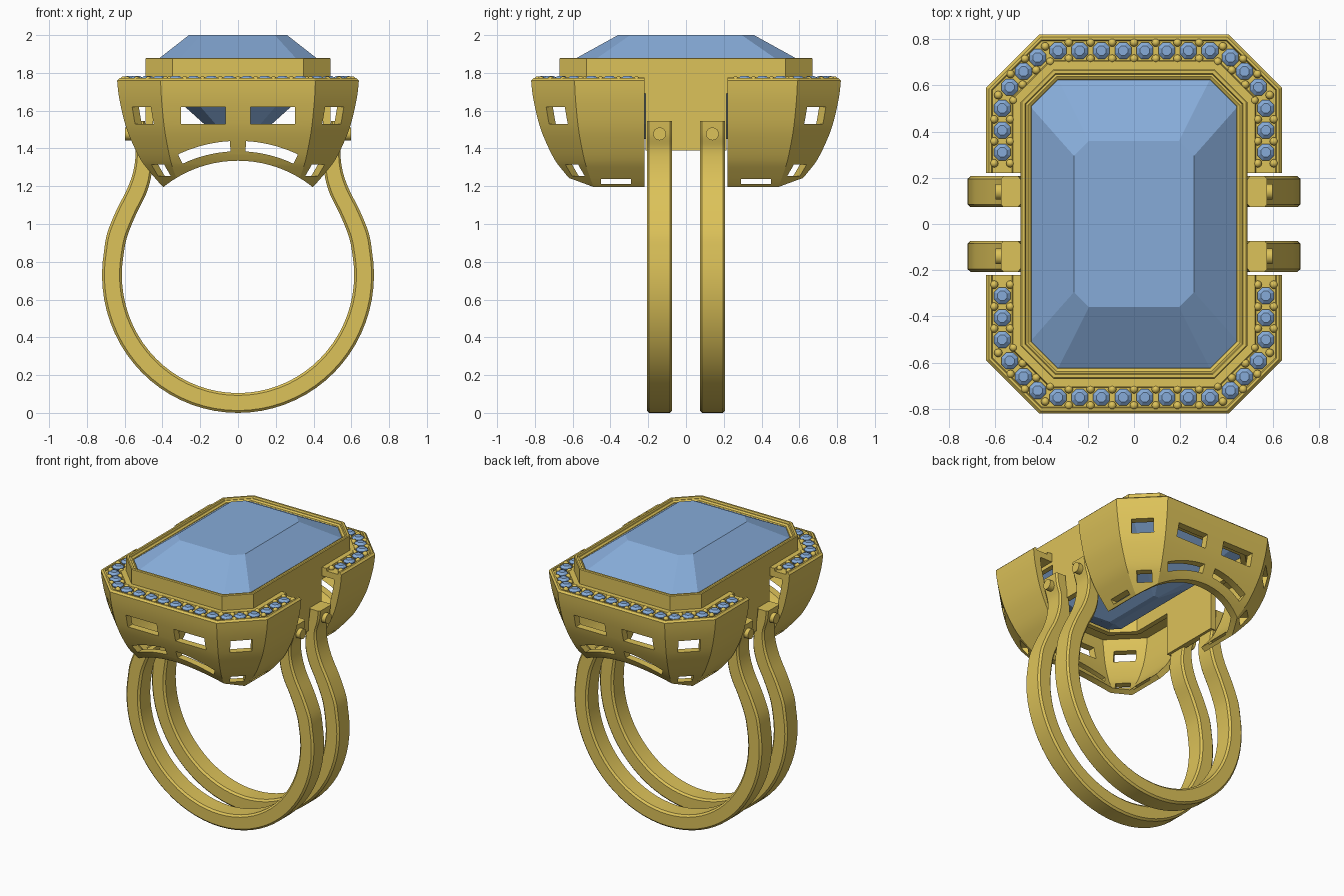
import bpy, bmesh, math
from mathutils import Vector, Matrix

if "Cube" in bpy.data.objects:
    bpy.data.objects.remove(bpy.data.objects["Cube"])


def material(name, rgb):
    m = bpy.data.materials.new(name)
    m.diffuse_color = (*rgb, 1)
    m.use_nodes = True
    m.node_tree.nodes["Principled BSDF"].inputs["Base Color"].default_value = m.diffuse_color
    return m


GOLD = material("gold", (0.72, 0.54, 0.10))
BLUE = material("blue_stone", (0.24, 0.41, 0.69))


def finish(bm, name, mat=None, smooth=None):
    bmesh.ops.recalc_face_normals(bm, faces=bm.faces)
    me = bpy.data.meshes.new(name)
    bm.to_mesh(me)
    bm.free()
    ob = bpy.data.objects.new(name, me)
    bpy.context.collection.objects.link(ob)
    if mat:
        me.materials.append(mat)
    if smooth:
        shade(ob, smooth)
    return ob


def shade(ob, angle):
    bpy.ops.object.select_all(action='DESELECT')
    ob.select_set(True)
    bpy.context.view_layer.objects.active = ob
    bpy.ops.object.shade_smooth_by_angle(angle=math.radians(angle))


def loft(bm, rings, closed=False):
    vs = [[bm.verts.new(p) for p in r] for r in rings]
    n = len(vs[0])
    pairs = list(zip(vs, vs[1:])) + ([(vs[-1], vs[0])] if closed else [])
    for a, b in pairs:
        for i in range(n):
            j = (i + 1) % n
            bm.faces.new((a[i], a[j], b[j], b[i]))
    if not closed:
        bm.faces.new(vs[0])
        bm.faces.new(vs[-1])


def octagon(hx, hy, c, z):
    q = [(hx, hy - c), (hx - c, hy), (c - hx, hy), (-hx, hy - c),
         (-hx, c - hy), (c - hx, -hy), (hx - c, -hy), (hx, c - hy)]
    return [(x, y, z) for x, y in q]


def inset(d, z):
    return octagon(0.64 - d, 0.82 - d, 0.23 - 0.586 * d, z)


def box(bm, center, size, turn=0):
    bmesh.ops.create_cube(bm, size=1, matrix=Matrix.Translation(center)
                          @ Matrix.Rotation(turn, 4, 'Z') @ Matrix.Diagonal((*size, 1)))


def smooth_path(pts, steps=5):
    pts = [Vector(p) for p in pts]
    out = []
    for i in range(len(pts) - 1):
        a, b, c, d = pts[max(i - 1, 0)], pts[i], pts[i + 1], pts[min(i + 2, len(pts) - 1)]
        for k in range(steps):
            t = k / steps
            out.append(0.5 * (2 * b + (c - a) * t + (2 * a - 5 * b + 4 * c - d) * t * t
                              + (3 * b - a - 3 * c + d) * t ** 3))
    return out + [pts[-1]]


def cut(ob, bm):
    tool = finish(bm, "cutter")
    tool.hide_render = True
    mod = ob.modifiers.new("cut", 'BOOLEAN')
    mod.operation, mod.solver, mod.object = 'DIFFERENCE', 'EXACT', tool
    bpy.context.view_layer.objects.active = ob
    bpy.ops.object.modifier_apply(modifier=mod.name)
    bpy.data.objects.remove(tool)


# Centre stone: step cut with flat table and keel
bm = bmesh.new()
loft(bm, [octagon(*r) for r in [(.26, .36, .065, 2.0), (.452, .632, .12, 1.85),
                                (.452, .632, .12, 1.775), (.18, .40, .06, 1.53),
                                (.02, .22, .008, 1.45)]])
finish(bm, "centre_stone", BLUE)

# Bezel around the stone
bm = bmesh.new()
loft(bm, [inset(d, z) for d, z in [(.15, 1.69), (.15, 1.875), (.155, 1.88), (.168, 1.88),
                                   (.173, 1.868), (.182, 1.87), (.194, 1.862), (.2, 1.845),
                                   (.2, 1.82), (.185, 1.80), (.185, 1.69)]], closed=True)
finish(bm, "bezel", GOLD)

# Side plates that carry the bands
for s, side in ((1, "right"), (-1, "left")):
    bm = bmesh.new()
    box(bm, (s * .47, 0, 1.57), (.04, .43, .36))
    finish(bm, side + "_plate", GOLD)

# Halo basket: curved wall with the stone channel on top
wall = smooth_path([(.30, 1.15), (.24, 1.2), (.17, 1.28), (.125, 1.34), (.08, 1.43),
                    (.045, 1.52), (.018, 1.63), (.006, 1.70), (0, 1.76)], 3)
profile = [tuple(p) for p in wall]
profile += [(.012, 1.772), (.024, 1.772), (.028, 1.757), (.112, 1.757), (.116, 1.775),
            (.15, 1.775), (.15, 1.715), (.055, 1.715)]
profile += [(p[0] + .05, p[1]) for p in reversed(wall) if p[1] < 1.69]
bm = bmesh.new()
loft(bm, [inset(d, z) for d, z in profile], closed=True)
basket = finish(bm, "halo_basket", GOLD)

# Openings: side gap, finger arch, then windows
bm = bmesh.new()
box(bm, (0, 0, 1.5), (2, .44, 1.2))
cut(basket, bm)
bm = bmesh.new()
loft(bm, [[(.63 * math.cos(2 * math.pi * i / 96), y, .705 + .63 * math.sin(2 * math.pi * i / 96))
           for i in range(96)] for y in (-1.2, 1.2)])
cut(basket, bm)
bm = bmesh.new()
for sx in (1, -1):
    for sy in (1, -1):
        box(bm, (sx * .183, sy * .80, 1.575), (.235, .3, .09))
        box(bm, (sx * .502, sy * .682, 1.575), (.2, .14, .09), sx * sy * math.pi / 4)
        box(bm, (sx * .40, sy * .58, 1.285), (.2, .095, .06), sx * sy * math.pi / 4)
        box(bm, (sx * .42, sy * .37, 1.224), (.2, .16, .026))
        angles = [.058 + .385 * i / 10 for i in range(11)]
        arc = [(.685, a) for a in angles] + [(.74, a) for a in reversed(angles)]
        loft(bm, [[(sx * r * math.sin(a), sy * y, .70 + r * math.cos(a)) for r, a in arc]
                  for y in (.56, .95)])
cut(basket, bm)
shade(basket, 25)

# Halo stones and the beads holding them
quarter = [(.047, .75), (.141, .75), (.235, .75), (.329, .75), (.417, .72),
           (.478, .66), (.538, .592), (.57, .5), (.57, .405), (.57, .31)]
half = [Vector((-x, y)) for x, y in reversed(quarter)] + [Vector(p) for p in quarter]
ends = [Vector((-.57, .215))] + half + [Vector((.57, .215))]
stones, beads = bmesh.new(), bmesh.new()
for s in (1, -1):
    for p in half:
        loft(stones, [[(s * p.x + r * math.cos(math.pi * (i + .5) / 4),
                        s * p.y + r * math.sin(math.pi * (i + .5) / 4), z) for i in range(8)]
                      for r, z in ((.022, 1.783), (.039, 1.77), (.039, 1.765), (.006, 1.73))])
    for a, b in zip(ends, ends[1:]):
        mid, t = (a + b) / 2, (b - a).normalized()
        for k in (.035, -.035):
            c = s * (mid + k * Vector((-t.y, t.x)))
            bmesh.ops.create_uvsphere(beads, u_segments=12, v_segments=8, radius=.018,
                                      matrix=Matrix.Translation((c.x, c.y, 1.764)))
finish(stones, "halo_stones", BLUE)
finish(beads, "halo_beads", GOLD, 60)

# Twin bands: round below, drawn in to the plates above
arc = [math.radians(a) for a in range(-90, 11, 5)]
outer = [(.72 * math.cos(a), .73 + .73 * math.sin(a)) for a in arc]
inner = [(.615 * math.cos(a), .73 + .625 * math.sin(a)) for a in arc]
outer += smooth_path([outer[-1], (.693, .95), (.645, 1.07), (.585, 1.19), (.552, 1.29),
                      (.543, 1.39), (.565, 1.47), (.575, 1.545)])[1:]
inner += smooth_path([inner[-1], (.588, .93), (.54, 1.05), (.482, 1.17), (.457, 1.28),
                      (.468, 1.39), (.485, 1.47), (.492, 1.545)])[1:]
edges = [(Vector(i), Vector(o)) for i, o in zip(inner, outer)]
flip = lambda v: Vector((-v.x, v.y))
edges = [(flip(i), flip(o)) for i, o in reversed(edges[1:])] + edges
section = [(0, -.055), (.12, -.067), (.88, -.067), (1, -.055),
           (1, .055), (.88, .067), (.12, .067), (0, .055)]
for s, side in ((-1, "front"), (1, "back")):
    bm = bmesh.new()
    rings = []
    for i, o in edges:
        pts = [(i.lerp(o, u), s * .14 + v) for u, v in section]
        rings.append([(p.x, y, p.y) for p, y in pts])
    loft(bm, rings)
    finish(bm, side + "_band", GOLD, 30)
    # Rivets through the band ends
    bm = bmesh.new()
    for sx in (1, -1):
        bmesh.ops.create_cone(bm, cap_ends=True, segments=24, radius1=.034, radius2=.034, depth=.12,
                              matrix=Matrix.Translation((sx * .538, s * .14, 1.477))
                              @ Matrix.Rotation(math.pi / 2, 4, 'Y'))
    finish(bm, side + "_rivets", GOLD, 40)
